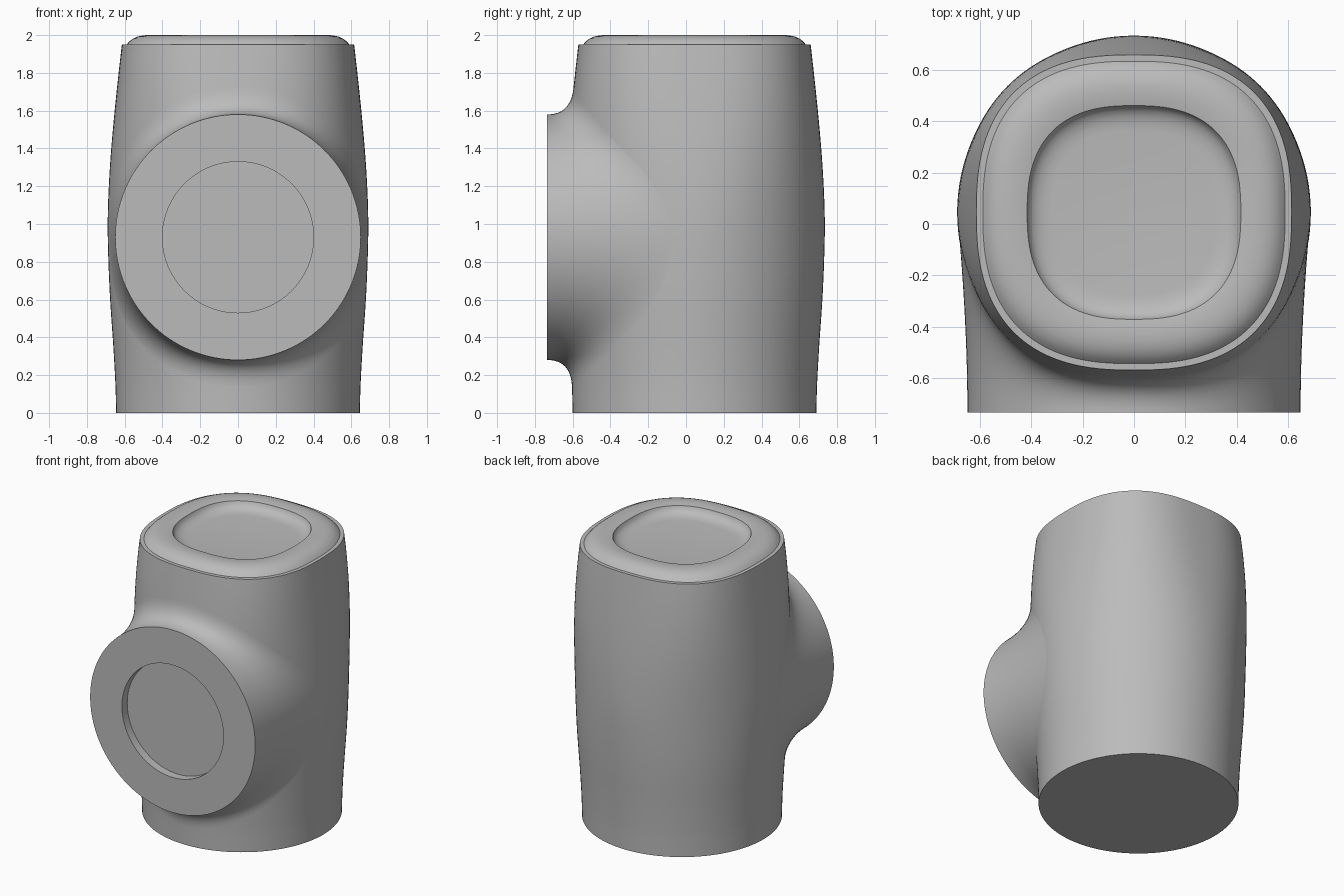
import bpy, bmesh
from math import sin, cos, asin, pi, copysign

if "Cube" in bpy.data.objects:
    bpy.data.objects.remove(bpy.data.objects["Cube"], do_unlink=True)

grey = bpy.data.materials.new("plain grey")
grey.use_nodes = True
grey.diffuse_color = (0.5, 0.5, 0.5, 1)
grey.node_tree.nodes["Principled BSDF"].inputs["Base Color"].default_value = (0.5, 0.5, 0.5, 1)

SIDES = 128
CENTRE_Y = 0.045
TOP = 1.95
# half width of the body at each height
PROFILE = [(0, .645), (.15, .649), (.35, .66), (.6, .677), (.8, .686), (1, .69),
           (1.2, .684), (1.4, .671), (1.6, .653), (1.8, .632), (TOP, .615)]


def half_width(z):
    z = min(max(z, 0), TOP)
    for i in range(len(PROFILE) - 1):
        (z0, a0), (z1, a1) = PROFILE[i], PROFILE[i + 1]
        if z <= z1:
            # cubic interpolation keeps the barrel shape smooth
            zp, ap = PROFILE[max(i - 1, 0)]
            zn, an = PROFILE[min(i + 2, len(PROFILE) - 1)]
            h, t = z1 - z0, (z - z0) / (z1 - z0)
            m0, m1 = (a1 - ap) / (z1 - zp) * h, (an - a0) / (zn - z0) * h
            return (a0 * (1 + 2 * t) * (1 - t) ** 2 + m0 * t * (1 - t) ** 2
                    + a1 * t * t * (3 - 2 * t) + m1 * t * t * (t - 1))


def squareness(z):
    t = min(max((z - 0.9) / (TOP - 0.9), 0), 1)
    return 2 + 0.55 * t * t * (3 - 2 * t)


def rounded_point(angle, a, n, z):
    """Point on a rounded-square outline; angle 0 faces the front."""
    s, c = sin(angle), cos(angle)
    return (a * copysign(abs(s) ** (2 / n), s),
            CENTRE_Y - a * copysign(abs(c) ** (2 / n), c), z)


def body_point(angle, z):
    return rounded_point(angle, half_width(z), squareness(z), z)


def mix(p, q, t):
    return tuple(u + (v - u) * t for u, v in zip(p, q))


def loft(name, rings, cap_start):
    bm = bmesh.new()
    loops = [[bm.verts.new(p) for p in ring] for ring in rings]
    for lo, hi in zip(loops, loops[1:]):
        for i in range(len(lo)):
            j = (i + 1) % len(lo)
            bm.faces.new((lo[i], lo[j], hi[j], hi[i]))
    bm.faces.new(loops[-1])
    if cap_start:
        bm.faces.new(loops[0][::-1])
    mesh = bpy.data.meshes.new(name)
    bm.to_mesh(mesh)
    bm.free()
    mesh.materials.append(grey)
    obj = bpy.data.objects.new(name, mesh)
    bpy.context.collection.objects.link(obj)
    bpy.ops.object.select_all(action='DESELECT')
    obj.select_set(True)
    bpy.context.view_layer.objects.active = obj
    bpy.ops.object.shade_smooth_by_angle(angle=0.6)
    return obj


# Barrel body with a rim, a domed lid and a shallow dish
angles = [2 * pi * i / SIDES for i in range(SIDES)]
steps = 40
rings = [[body_point(a, TOP * k / steps) for a in angles] for k in range(steps + 1)]
lid = [(.59, 1.95), (.575, 1.967), (.555, 1.982), (.53, 1.993), (.5, 1.999), (.47, 2.0),
       (.44, 1.998), (.417, 1.994), (.41, 1.975), (.395, 1.96), (.375, 1.949),
       (.35, 1.942), (.32, 1.939)]
rings += [[rounded_point(a, r, 2.55, z) for a in angles] for r, z in lid]
loft("barrel_body", rings, True)

# Round front port, blended into the body, with a shallow recess
PORT_Z, PORT_R, FACE_Y, FLOOR_Y = 0.93, 0.65, -0.735, -0.675


def blend_point(phi, t):
    x, z = PORT_R * cos(phi), PORT_Z + PORT_R * sin(phi)
    a, n = half_width(z), squareness(z)
    angle = copysign(asin(min((abs(x) / a) ** (n / 2), 1)), x)
    rim, foot = (x, FACE_Y, z), body_point(angle, z)
    reach = 0.14 + 0.3 * (foot[1] - FACE_Y - 0.14)
    on_body = body_point(angle + t * reach * cos(phi) / a, z + t * 0.14 * sin(phi))
    return mix(mix(rim, foot, t), on_body, t)


def circle(r, y):
    return [(r * cos(p), y, PORT_Z + r * sin(p)) for p in angles]


blend = 16
rings = [[blend_point(p, 1 - k / blend) for p in angles] for k in range(blend + 1)]
rings += [circle(0.4, FACE_Y), circle(0.4, FLOOR_Y)]
loft("front_port", rings, False)
